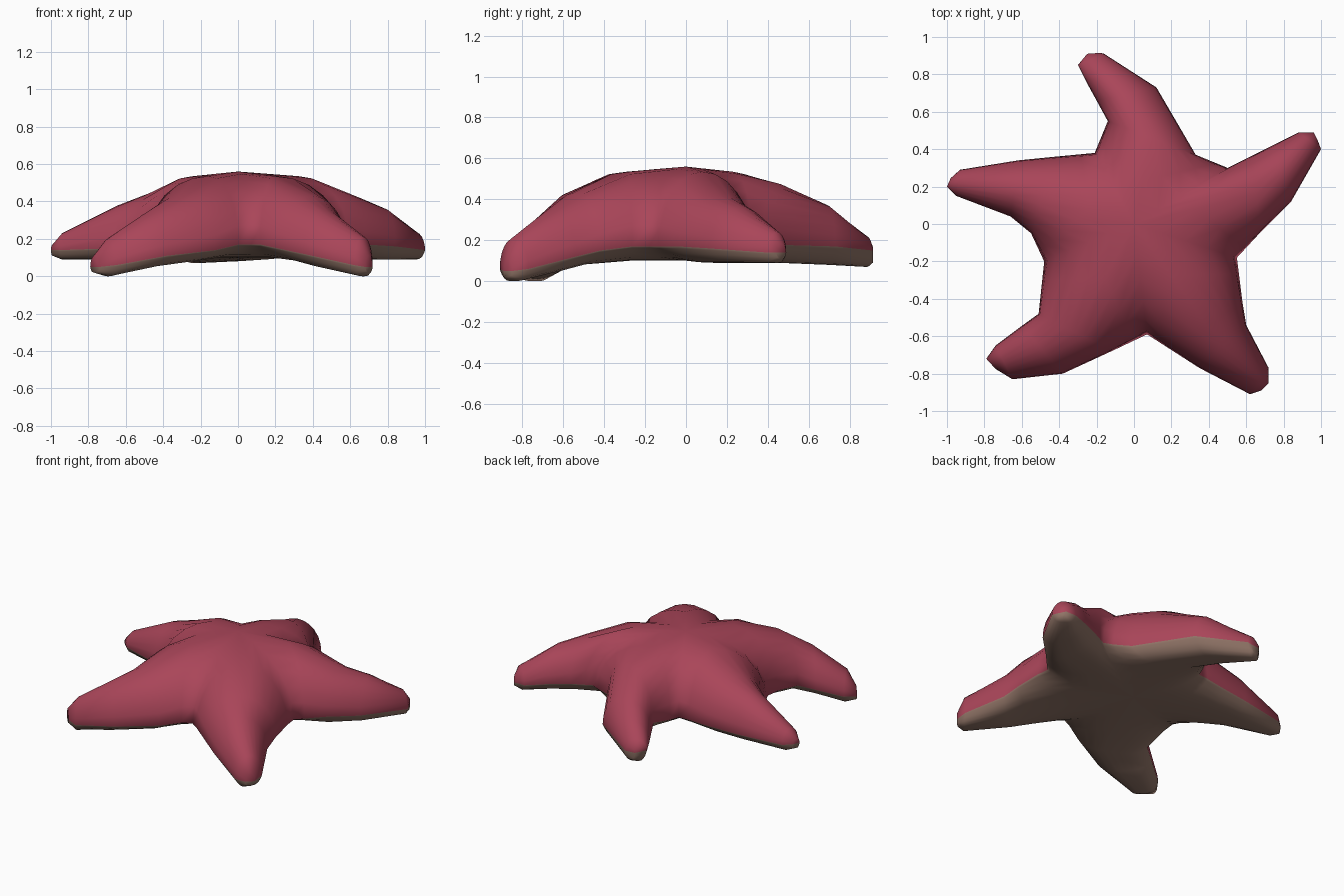
import bpy, bmesh, math
from mathutils import Vector

if "Cube" in bpy.data.objects:
    bpy.data.objects.remove(bpy.data.objects["Cube"])


def mat(name, c):
    m = bpy.data.materials.new(name)
    m.diffuse_color = (*c, 1)
    m.use_nodes = True
    m.node_tree.nodes["Principled BSDF"].inputs["Base Color"].default_value = m.diffuse_color
    return m


red = mat("rose red skin", (0.40, 0.06, 0.10))
tan = mat("tan underside", (0.28, 0.175, 0.135))

# Notches between neighbouring arms, counterclockwise
notch = [(0.55, -0.18), (0.50, 0.30), (-0.21, 0.38), (-0.48, -0.20), (0.07, -0.59)]

# Arm stations: right edge x y, left edge x y, ridge, edge and underside heights
arms = [
    [(.68, -.04, .62, .36, .42, .17, .09), (.84, .12, .74, .42, .36, .16, .09),
     (1.0, .40, .88, .49, .24, .14, .09), (.985, .44, .96, .49, .18, .14, .11)],
    [(.33, .37, -.14, .55, .475, .18, .09), (.12, .73, -.20, .66, .37, .17, .08),
     (-.02, .82, -.255, .76, .29, .16, .075), (-.16, .91, -.30, .85, .22, .15, .07),
     (-.18, .915, -.25, .91, .17, .14, .09)],
    [(-.42, .36, -.55, -.05, .44, .16, .09), (-.62, .34, -.66, .04, .38, .15, .09),
     (-.93, .29, -.95, .15, .23, .14, .09), (-.98, .245, -1.0, .20, .17, .14, .11)],
    [(-.51, -.48, -.12, -.68, .43, .14, .08), (-.60, -.545, -.38, -.80, .33, .11, .05),
     (-.74, -.65, -.65, -.83, .20, .06, 0), (-.79, -.72, -.74, -.775, .11, .05, .02)],
    [(.21, -.68, .58, -.42, .43, .15, .08), (.35, -.77, .60, -.54, .35, .12, .05),
     (.62, -.91, .72, -.77, .21, .06, 0), (.68, -.89, .72, -.85, .11, .05, .02)],
]

SEG = 12
PHI = [-math.pi / 2 + math.pi * i / SEG for i in range(SEG + 1)]


def section(r, l, spine, top, edge, bot):
    """Domed upper line and flat-bellied lower line across an arm."""
    up, low = [], []
    for p in PHI:
        t = math.sin(p)
        end = l if t > 0 else r
        xy = spine.lerp(end, abs(t))
        up.append((xy.x, xy.y, edge + (top - edge) * max(0, math.cos(p)) ** 0.95))
        low.append((xy.x, xy.y, bot + (edge - bot) * abs(t) ** 4))
    return up, low


bm = bmesh.new()
for i, arm in enumerate(arms):
    n0, n1 = Vector(notch[i]), Vector(notch[(i + 1) % 5])
    f = arm[0]
    r1, l1 = Vector(f[0:2]), Vector(f[2:4])
    # Central body wedge, then its shoulder, then the arm
    secs = [section(n0, n1, Vector((0, 0)), .56, .17, .10),
            section(n0.lerp(r1, .35), n1.lerp(l1, .35), (r1 + l1) * .25, .535, .17, .10)]
    for s in arm:
        r, l = Vector(s[0:2]), Vector(s[2:4])
        secs.append(section(r, l, (r + l) / 2, *s[4:]))
    for side in (0, 1):
        rows = [[bm.verts.new(c) for c in s[side]] for s in secs]
        for a, b in zip(rows, rows[1:]):
            for k in range(SEG):
                face = bm.faces.new((a[k], b[k], b[k + 1], a[k + 1]))
                face.material_index = side
        # Tip cap half
        cap = bm.faces.new(rows[-1])
        cap.material_index = side

bmesh.ops.remove_doubles(bm, verts=bm.verts, dist=0.0005)
bmesh.ops.recalc_face_normals(bm, faces=bm.faces)
for f in bm.faces:
    f.smooth = True

me = bpy.data.meshes.new("starfish_body")
bm.to_mesh(me)
bm.free()
me.materials.append(red)
me.materials.append(tan)
ob = bpy.data.objects.new("starfish_body", me)
bpy.context.collection.objects.link(ob)
